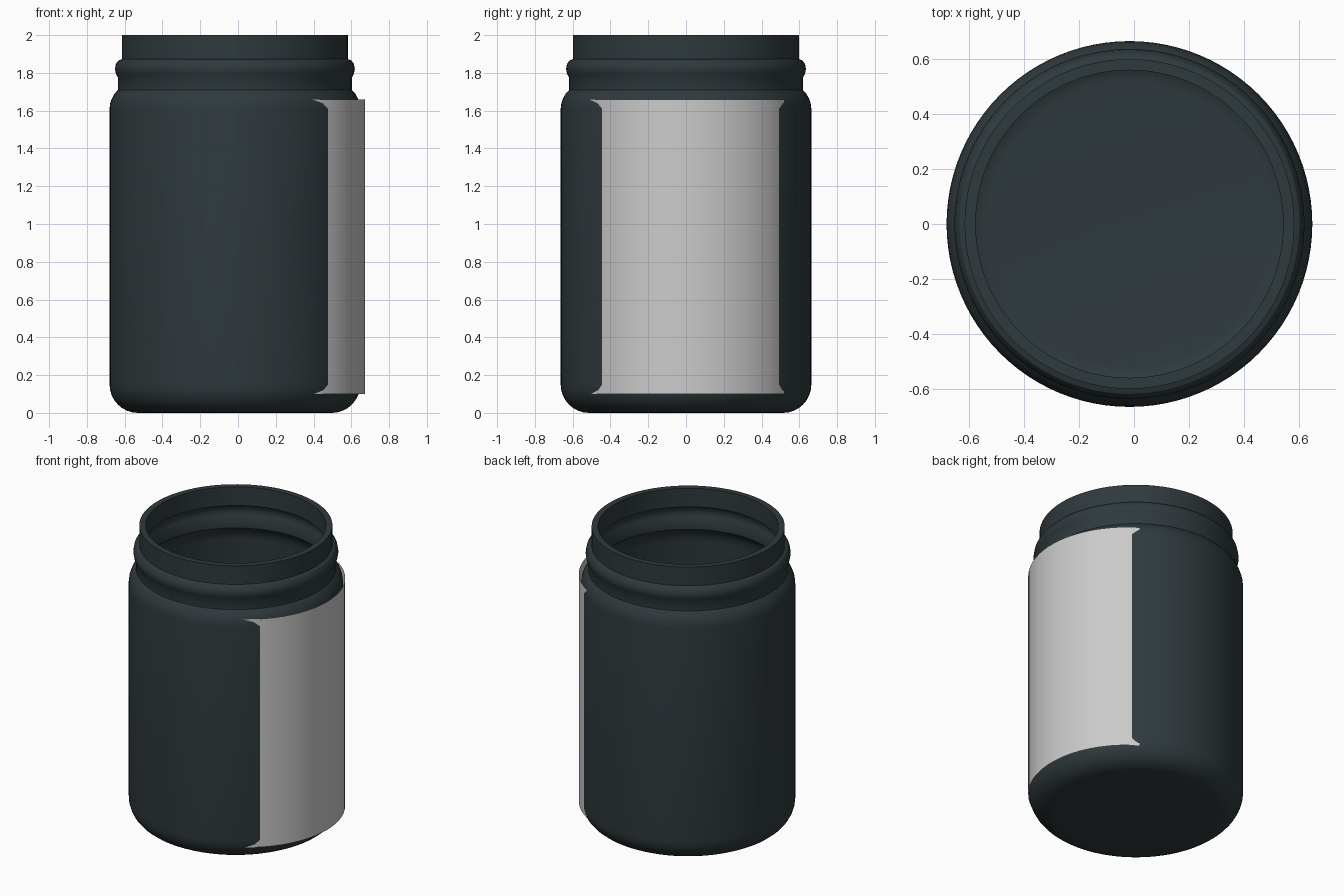
import bpy, bmesh, math

if "Cube" in bpy.data.objects:
    bpy.data.objects.remove(bpy.data.objects["Cube"])

CX = -0.0165      # jar axis is slightly off centre because the label stands proud
WALL = 0.04


def finish(name, bm, angle=30):
    mesh = bpy.data.meshes.new(name)
    bm.to_mesh(mesh)
    bm.free()
    obj = bpy.data.objects.new(name, mesh)
    bpy.context.collection.objects.link(obj)
    bpy.ops.object.select_all(action='DESELECT')
    obj.select_set(True)
    bpy.context.view_layer.objects.active = obj
    bpy.ops.object.shade_smooth_by_angle(angle=math.radians(angle))
    return obj


def fillet(cr, cz, rad, steps=8):
    """Quarter arc from the flat base out to the vertical wall."""
    return [(cr + rad * math.sin(i / steps * math.pi / 2),
             cz - rad * math.cos(i / steps * math.pi / 2)) for i in range(steps + 1)]


def lathe(name, profile, segments=96):
    bm = bmesh.new()
    verts = [bm.verts.new((r, 0, z)) for r, z in profile]
    edges = [bm.edges.new(pair) for pair in zip(verts, verts[1:])]
    bmesh.ops.spin(bm, geom=verts + edges, cent=(0, 0, 0), axis=(0, 0, 1),
                   angle=math.tau, steps=segments)
    bmesh.ops.remove_doubles(bm, verts=bm.verts, dist=1e-5)
    bmesh.ops.recalc_face_normals(bm, faces=bm.faces)
    return finish(name, bm)


# Jar: outer wall with shoulder, bead and neck; inner wall follows it
upper = [(0.6635, 1.61), (0.660, 1.64), (0.651, 1.665), (0.637, 1.69), (0.619, 1.71),
         (0.619, 1.775), (0.630, 1.795), (0.635, 1.82), (0.630, 1.848),
         (0.616, 1.866), (0.598, 1.873), (0.598, 2.0)]
outer = [(0, 0)] + fillet(0.5135, 0.15, 0.15) + upper
inner = [(0, WALL)] + fillet(0.5135, 0.15, 0.15 - WALL) + [(r - WALL, z) for r, z in upper]
jar = lathe("jar", outer + inner[::-1])
jar.location.x = CX

mat = bpy.data.materials.new("dark_slate")
mat.diffuse_color = (0.028, 0.041, 0.046, 1)
mat.use_nodes = True
mat.node_tree.nodes["Principled BSDF"].inputs["Base Color"].default_value = mat.diffuse_color
jar.data.materials.append(mat)

# Label: thin curved sheet, tighter than the jar so its side edges sink into the wall
R, HALF, STEPS = 0.611, math.radians(57.4), 32
bm = bmesh.new()
rows = []
for z in (0.10, 1.66):
    rows.append([bm.verts.new((0.061 + R * math.cos(a), 0.004 + R * math.sin(a), z))
                 for a in (-HALF + 2 * HALF * i / STEPS for i in range(STEPS + 1))])
for i in range(STEPS):
    bm.faces.new((rows[0][i], rows[0][i + 1], rows[1][i + 1], rows[1][i]))
finish("label", bm)
